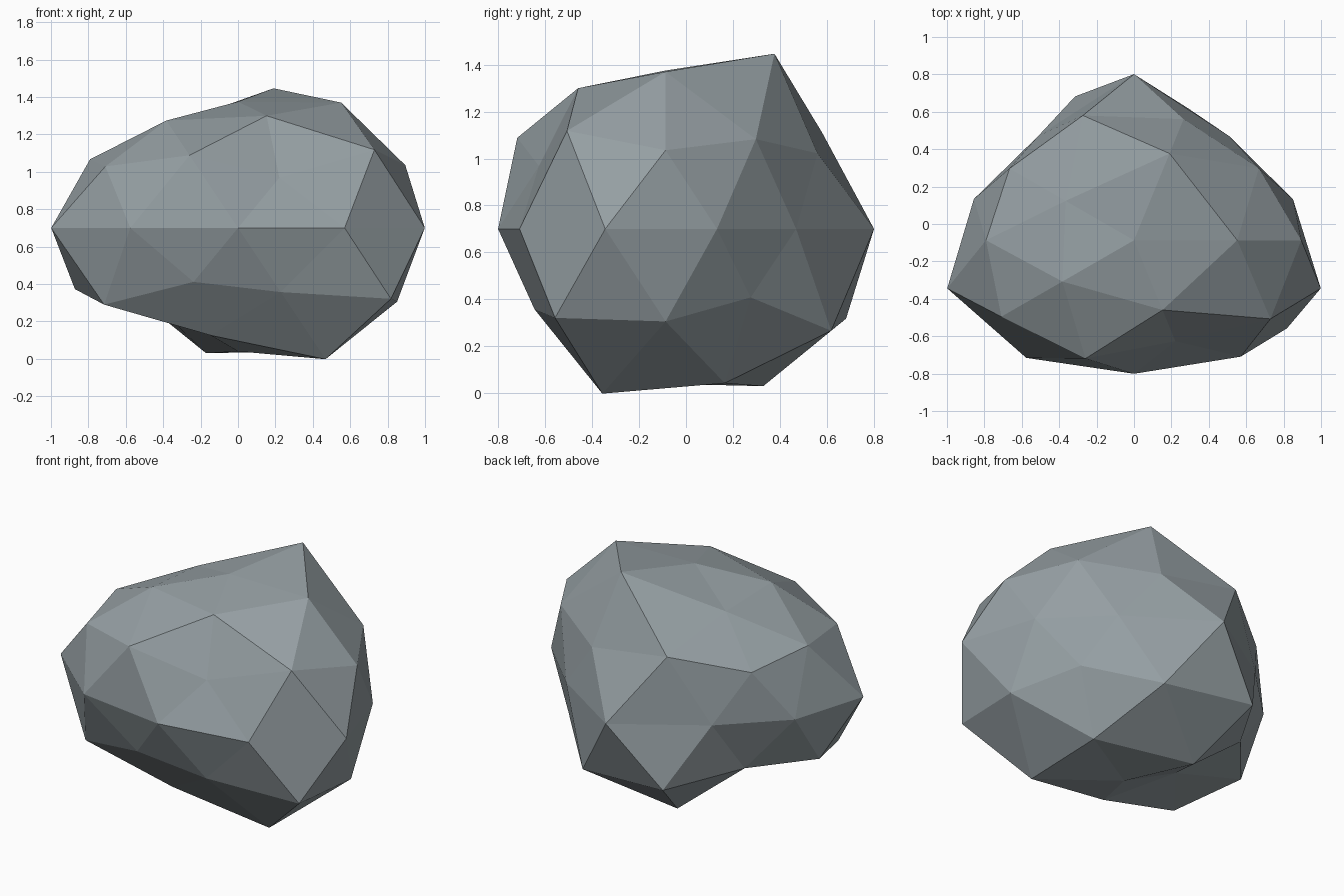
import bpy, bmesh, math

if "Cube" in bpy.data.objects:
    bpy.data.objects.remove(bpy.data.objects["Cube"])

# Ring height on the unit ball: (first angle, angle step, radii around the ring)
RINGS = {
    1.0: (0, 360, [0.90]),
    0.851: (0, 72, [1.05, 1.17, 0.86, 0.90, 0.94]),
    0.526: (36, 72, [0.97, 1.04, 0.93, 0.985, 1.06]),
    0.447: (0, 72, [1.00, 0.96, 0.92, 0.98, 0.80]),
    0.0: (18, 36, [0.894, 0.867, 1.12, 0.87, 0.90, 1.05, 0.98, 0.90, 0.97, 1.05]),
    -0.447: (36, 72, [0.87, 1.14, 0.975, 0.86, 1.13]),
    -0.526: (0, 72, [1.00, 1.10, 0.85, 1.04, 0.87]),
    -0.851: (36, 72, [1.03, 1.05, 0.73, 0.90, 1.10]),
    -1.0: (0, 360, [0.88]),
}
CENTRE = (0.0, -0.087, 0.70)
SCALE = (1.0, 0.793, 0.75)


def radius_for(co):
    level = min(RINGS, key=lambda z: abs(z - co.z))
    start, step, radii = RINGS[level]
    angle = math.degrees(math.atan2(co.y, co.x)) % 360
    return radii[round((angle - start) / step) % len(radii)]


# Boulder: faceted ball pushed in and out, then squashed
bm = bmesh.new()
bmesh.ops.create_icosphere(bm, subdivisions=2, radius=1.0)
for v in bm.verts:
    p = v.co.normalized()
    r = radius_for(p)
    v.co = [CENTRE[i] + SCALE[i] * r * p[i] for i in range(3)]
bmesh.ops.recalc_face_normals(bm, faces=bm.faces[:])

mesh = bpy.data.meshes.new("boulder")
bm.to_mesh(mesh)
bm.free()
boulder = bpy.data.objects.new("boulder", mesh)
bpy.context.collection.objects.link(boulder)

# Stone colour
stone = bpy.data.materials.new("blue grey stone")
stone.diffuse_color = (0.30, 0.345, 0.365, 1.0)
stone.use_nodes = True
stone.node_tree.nodes["Principled BSDF"].inputs["Base Color"].default_value = stone.diffuse_color
mesh.materials.append(stone)
